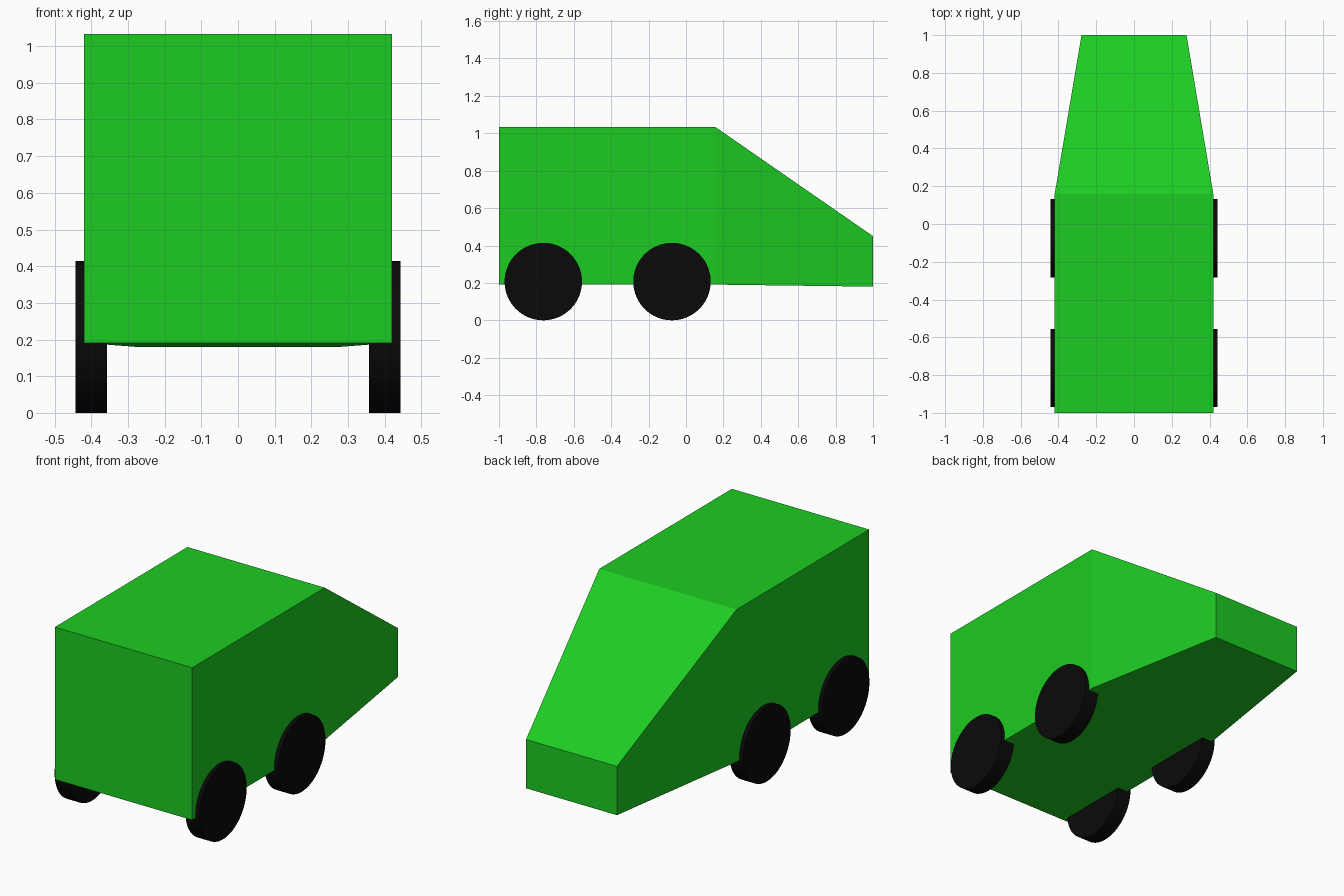
import bpy, bmesh, math

if "Cube" in bpy.data.objects:
    bpy.data.objects.remove(bpy.data.objects["Cube"])

def material(name, rgb):
    m = bpy.data.materials.new(name)
    m.diffuse_color = (*rgb, 1)
    m.use_nodes = True
    m.node_tree.nodes["Principled BSDF"].inputs["Base Color"].default_value = m.diffuse_color
    return m

green = material("green_paint", (0.012, 0.6, 0.016))
black = material("black_rubber", (0.003, 0.003, 0.003))

# Van body: rectangular sections lofted from front to back
sections = [  # y, half width, bottom, top
    (-1.0, 0.42, 0.191, 1.033),
    (0.158, 0.42, 0.191, 1.033),
    (1.0, 0.278, 0.18, 0.45),
]
bm = bmesh.new()
rings = [[bm.verts.new(p) for p in ((-w, y, b), (w, y, b), (w, y, t), (-w, y, t))]
         for y, w, b, t in sections]
for r0, r1 in zip(rings, rings[1:]):
    for i in range(4):
        j = (i + 1) % 4
        bm.faces.new((r0[i], r0[j], r1[j], r1[i]))
bm.faces.new(rings[0])
bm.faces.new(rings[-1])
bmesh.ops.recalc_face_normals(bm, faces=bm.faces[:])
mesh = bpy.data.meshes.new("body")
bm.to_mesh(mesh)
bm.free()
body = bpy.data.objects.new("body", mesh)
bpy.context.collection.objects.link(body)
mesh.materials.append(green)

# Wheels: two pairs of thin cylinders
R = 0.207
for side, x in (("left", -0.4), ("right", 0.4)):
    for end, y in (("front", -0.763), ("back", -0.075)):
        bpy.ops.mesh.primitive_cylinder_add(vertices=64, radius=R, depth=0.085,
                                            location=(x, y, R),
                                            rotation=(0, math.pi / 2, 0))
        wheel = bpy.context.object
        wheel.name = f"{end}_{side}_wheel"
        wheel.data.materials.append(black)
        bpy.ops.object.shade_smooth_by_angle(angle=math.radians(30))
